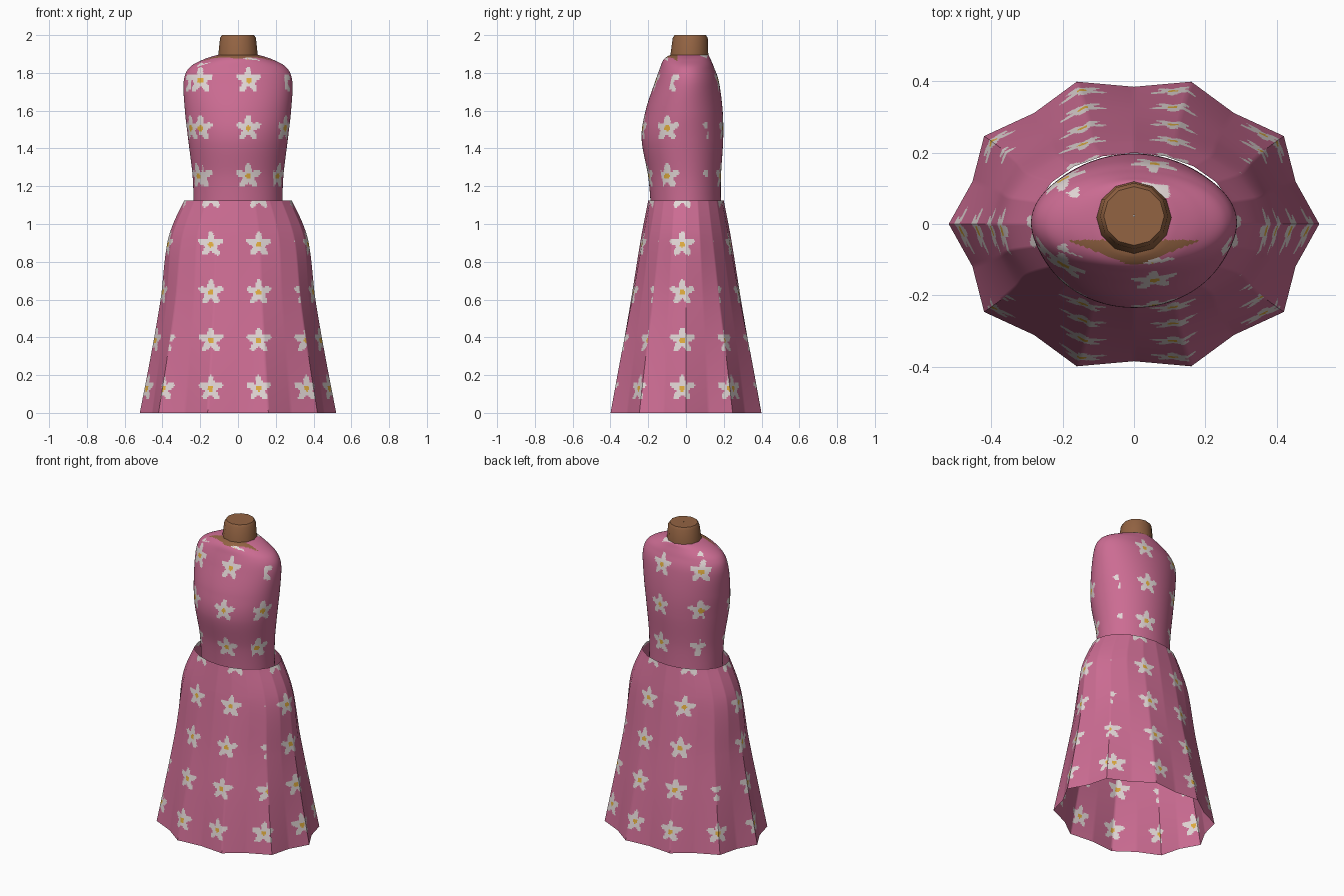
import bpy, bmesh, math
from mathutils import Vector

if "Cube" in bpy.data.objects:
    bpy.data.objects.remove(bpy.data.objects["Cube"])

PERIOD = 0.254      # spacing of the printed flowers
STEP = 0.009        # size of the fabric faces


def material(name, rgb):
    m = bpy.data.materials.new(name)
    m.diffuse_color = (*rgb, 1)
    m.use_nodes = True
    m.node_tree.nodes["Principled BSDF"].inputs["Base Color"].default_value = m.diffuse_color
    return m


PINK = material("pink_fabric", (0.60, 0.15, 0.29))
WHITE = material("white_petal", (0.76, 0.68, 0.67))
YELLOW = material("yellow_centre", (0.75, 0.42, 0.05))
SKIN = material("brown_skin", (0.29, 0.125, 0.055))


def catmull(p0, p1, p2, p3, t):
    return [0.5 * (2 * b + (c - a) * t + (2 * a - 5 * b + 4 * c - d) * t * t
                   + (3 * b - a - 3 * c + d) * t ** 3)
            for a, b, c, d in zip(p0, p1, p2, p3)]


def refine(rings):
    """Rings are (z, half width, front y, back y), bottom to top."""
    pts = [rings[0]] + rings + [rings[-1]]
    out = []
    for k in range(1, len(pts) - 2):
        p, q = pts[k], pts[k + 1]
        n = max(2, round(math.hypot(q[0] - p[0], (q[1] - p[1])) / STEP))
        out += [catmull(*pts[k - 1:k + 3], i / n) for i in range(n)]
    return out + [rings[-1]]


def loft(name, rows, columns, outline, mats, pick, angle):
    """Skin a closed surface over the rows; pick() chooses a face colour."""
    bm = bmesh.new()
    grid = [[bm.verts.new(outline(row, i / columns)) for i in range(columns)]
            for row in rows]
    for lo, hi in zip(grid, grid[1:]):
        for i in range(columns):
            j = (i + 1) % columns
            bm.faces.new((lo[i], lo[j], hi[j], hi[i]))
    bm.normal_update()
    for f in bm.faces:
        f.material_index = pick(f.calc_center_median(), f.normal)
    me = bpy.data.meshes.new(name)
    bm.to_mesh(me)
    bm.free()
    ob = bpy.data.objects.new(name, me)
    bpy.context.collection.objects.link(ob)
    for m in mats:
        me.materials.append(m)
    bpy.ops.object.select_all(action='DESELECT')
    bpy.context.view_layer.objects.active = ob
    ob.select_set(True)
    bpy.ops.object.shade_smooth_by_angle(angle=math.radians(angle))
    return ob


def flower(c, n, origin):
    """Box-projected flower print: 0 cloth, 1 petal, 2 centre."""
    d = [(v - o + PERIOD / 2) % PERIOD - PERIOD / 2 for v, o in zip(c, origin)]
    ax, ay, az = abs(n.x), abs(n.y), abs(n.z)
    if az > max(ax, ay):
        u, v = d[0], d[1]
    elif ax > ay:
        u, v = d[1], d[2]
    else:
        u, v = d[0], d[2]
    r = math.hypot(u, v)
    if r < 0.015:
        return 2
    phi = math.atan2(v, u) - math.pi / 2
    return 1 if r < 0.051 + 0.018 * math.cos(5 * phi) else 0


# Skirt: ten-cornered cone whose edges fall inwards towards the hem
def skirt_outline(row, t):
    z, a, yf, yb = row
    dip = 0.917 + 0.083 * min(1, max(0, z / 0.95))

    def corner(k):
        s = dip if k % 2 else 1
        ang = k * math.pi / 10
        return Vector((a * s * math.cos(ang), yb * s * math.sin(ang), z))
    k = int(t * 20 + 1e-6)
    return corner(k).lerp(corner(k + 1), t * 20 - k)


skirt_rings = [(0, .52, -.42, .42), (.3, .462, -.362, .362), (.6, .41, -.3, .3),
               (.92, .37, -.24, .24), (1.125, .285, -.2, .2)]
loft("skirt", refine(skirt_rings), 320, skirt_outline, (PINK, WHITE, YELLOW),
     lambda c, n: flower(c, n, (.11, -.02, .13)), 40)


# Bodice: smooth oval torso, fuller at the bust, closing over the shoulders
def oval(row, t):
    z, a, yf, yb = row
    ang = t * math.tau
    return Vector((a * math.cos(ang),
                   (yf + yb) / 2 + (yb - yf) / 2 * math.sin(ang), z))


def bodice_colour(c, n):
    # bare skin crescent in front of the neck
    if c.z > 1.84 and c.y < -.045 and c.y > -.112 + .4 * max(0, abs(c.x) - .02):
        return 3
    return flower(c, n, (.055, -.1 if abs(n.z) < .7 else .13, 1.253))


bodice_rings = [(1.08, .235, -.185, .185), (1.25, .24, -.2, .185),
                (1.45, .264, -.235, .197), (1.6, .281, -.214, .194),
                (1.75, .288, -.165, .175), (1.825, .26, -.138, .15),
                (1.868, .19, -.12, .132), (1.892, .12, -.09, .12),
                (1.897, .085, -.06, .105)]
loft("bodice", refine(bodice_rings), 200, oval, (PINK, WHITE, YELLOW, SKIN),
     bodice_colour, 60)

# Neck: short twelve-sided stump with a softened, closed top
neck_rings = [(1.86, .112, -.09, .125), (1.9, .104, -.082, .118),
              (1.985, .095, -.07, .115), (2.0, .085, -.06, .105),
              (2.0, .002, .021, .025)]
loft("neck", neck_rings, 12, oval, (SKIN,), lambda c, n: 0, 50)
